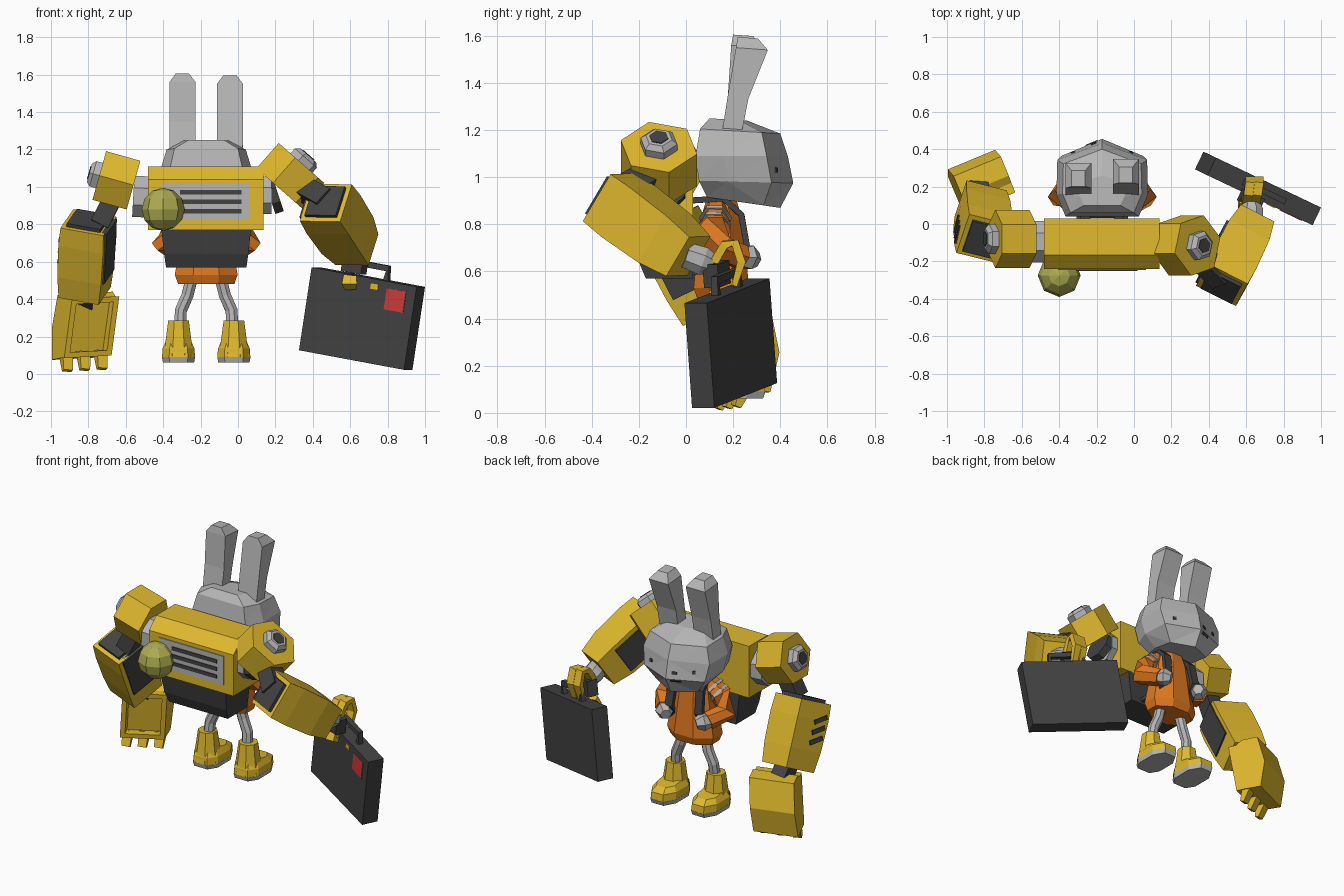
import bpy, bmesh, math
from mathutils import Vector, Matrix
from mathutils.bvhtree import BVHTree

if "Cube" in bpy.data.objects:
    bpy.data.objects.remove(bpy.data.objects["Cube"])

V = Vector
CX = -0.17  # centre line of the rabbit


def material(name, rgb):
    m = bpy.data.materials.new(name)
    m.diffuse_color = (*rgb, 1)
    m.use_nodes = True
    m.node_tree.nodes["Principled BSDF"].inputs["Base Color"].default_value = m.diffuse_color
    return m


YELLOW = material("yellow paint", (0.75, 0.49, 0.027))
GREY = material("light grey", (0.47, 0.47, 0.47))
DARK = material("dark rubber", (0.055, 0.055, 0.055))
ORANGE = material("orange cloth", (0.74, 0.19, 0.014))
OLIVE = material("olive glass", (0.42, 0.41, 0.08))
RED = material("red sticker", (0.60, 0.045, 0.045))


def finish(name, bm, mat):
    bmesh.ops.recalc_face_normals(bm, faces=bm.faces)
    me = bpy.data.meshes.new(name)
    bm.to_mesh(me)
    bm.free()
    me.materials.append(mat)
    ob = bpy.data.objects.new(name, me)
    bpy.context.collection.objects.link(ob)
    return ob


def loft_bm(rings):
    bm = bmesh.new()
    vs = [[bm.verts.new(p) for p in r] for r in rings]
    n = len(vs[0])
    for a, b in zip(vs, vs[1:]):
        for i in range(n):
            bm.faces.new((a[i], a[(i + 1) % n], b[(i + 1) % n], b[i]))
    bm.faces.new(vs[0])
    bm.faces.new(vs[-1])
    bmesh.ops.recalc_face_normals(bm, faces=bm.faces)
    bm.normal_update()
    return bm


def loft(name, rings, mat):
    return finish(name, loft_bm(rings), mat)


def tube(name, pts, sizes, mat, sides=4, hint=(1, 0, 0)):
    """Sweep a polygon along pts; sizes are half widths (a, b) at each point."""
    pts = [V(p) for p in pts]
    rings = []
    for i, p in enumerate(pts):
        d = (pts[min(i + 1, len(pts) - 1)] - pts[max(i - 1, 0)]).normalized()
        x = V(hint)
        x = (x - d * x.dot(d)).normalized()
        y = d.cross(x)
        a, b = sizes[i] if isinstance(sizes[i], tuple) else (sizes[i],) * 2
        k = 1 / math.cos(math.pi / sides)
        rings.append([p + x * a * k * math.cos(t) + y * b * k * math.sin(t)
                      for t in [math.tau * (j + 0.5) / sides for j in range(sides)]])
    return loft(name, rings, mat)


def box(name, c, x, y, z, size, mat):
    """Box centred on c along unit axes x, y, z."""
    x, y, z = [V(a).normalized() * s / 2 for a, s in zip((x, y, z), size)]
    c = V(c)
    return loft(name, [[c + x * i + y * j + z * k for i, j in
                        ((-1, -1), (1, -1), (1, 1), (-1, 1))] for k in (-1, 1)], mat)


X, Y, Z = V((1, 0, 0)), V((0, 1, 0)), V((0, 0, 1))

# --- Head: tapered rings with a pointed face
levels = [  # z, half width, y back, y front, drop towards the face
    (0.915, 0.15, 0.09, 0.40, 0.045), (0.985, 0.225, 0.055, 0.455, 0.01),
    (1.09, 0.245, 0.04, 0.432, 0.0), (1.205, 0.212, 0.06, 0.40, 0.02),
    (1.25, 0.12, 0.10, 0.26, 0.01)]
section = [(0, 0), (-0.8, 0), (-1, 0.3), (-0.98, 0.77), (0, 1), (0.98, 0.77), (1, 0.3), (0.8, 0)]
head_bm = loft_bm([[(CX + w * sx, y0 + (y1 - y0) * t, z - drop * t) for sx, t in section]
                   for z, w, y0, y1, drop in levels])
bmesh.ops.triangulate(head_bm, faces=[f for f in head_bm.faces if len(f.verts) == 4])
head_bm.normal_update()
tree = BVHTree.FromBMesh(head_bm)
finish("head", head_bm, GREY)


# Painted face marks, laid on the head surface
def face_mark(name, x, z, w, h):
    p, n, _, _ = tree.ray_cast(V((CX + x, 2, z)), V((0, -1, 0)))
    side = n.cross(Z).normalized()
    box(name, p + n * 0.002, side, n, side.cross(n), (w, 0.008, h), DARK)


for s in (-1, 1):
    face_mark("eye", s * 0.155, 1.03, 0.02, 0.02)
face_mark("nose", -0.045, 1.015, 0.03, 0.018)
face_mark("mouth", -0.055, 0.968, 0.07, 0.016)

# --- Ears
for s, lean, top in ((-1, -0.02, 1.605), (1, 0.0, 1.595)):
    ex = CX + s * 0.127
    rows = [(1.19, 0.068, 0.153, 0.235, 0.01), (1.35, 0.07, 0.178, 0.265, 0.015),
            (top - 0.045, 0.07, 0.212 + lean, 0.347 + lean, 0.01),
            (top, 0.036, 0.22 + lean, 0.305 + lean, 0.006)]
    loft("ear", [[(ex - w, a, z), (ex + w, a, z), (ex + w, b, z - d), (ex - w, b, z - d)]
                 for z, w, a, b, d in rows], GREY)

# --- Jacket
tube("jacket", [(CX, 0.15, z) for z in (0.48, 0.53, 0.63, 0.82, 0.92)],
     [(0.15, 0.10), (0.168, 0.118), (0.15, 0.108), (0.12, 0.088), (0.085, 0.06)], ORANGE, 8)
for s in (-1, 1):
    def P(x, y, z):
        return (CX + s * x, y, z)
    # --- Sleeves, hands and shoulder straps
    sleeve = [V(P(0.07, 0.13, 0.87)), V(P(0.17, 0.12, 0.79)), V(P(0.222, 0.14, 0.70)), V(P(0.16, 0.24, 0.66))]
    tube("sleeve", sleeve, [0.045, 0.058, 0.06, 0.048], ORANGE, 6, (0, 0, 1))
    for t in (0.45, 0.8):
        a, b = sleeve[0].lerp(sleeve[1], t), sleeve[0].lerp(sleeve[1], t + 0.14)
        tube("sleeve_band", [a, b], [0.058, 0.06], GREY, 6, (0, 0, 1))
    tube("paw", [P(0.17, 0.225, 0.66), P(0.14, 0.265, 0.66), P(0.11, 0.295, 0.65)],
         [0.035, 0.05, 0.03], GREY, 6, (0, 0, 1))
    tube("shoulder_strap", [P(0.09, 0.0, 0.90), P(0.09, 0.16, 0.91), P(0.10, 0.235, 0.84),
                            P(0.11, 0.26, 0.70), P(0.11, 0.20, 0.60), P(0.11, 0.0, 0.60)],
         [(0.027, 0.013)] * 6, DARK)
    # --- Legs and boots
    tube("leg", [P(0.08, 0.15, 0.50), P(0.10, 0.155, 0.42), P(0.135, 0.15, 0.34), P(0.14, 0.14, 0.26)],
         [0.032] * 4, GREY, 8)
    bx = 0.148
    tube("boot_shaft", [P(bx, 0.14, 0.285), P(bx, 0.14, 0.17), P(bx, 0.14, 0.09)],
         [0.055, 0.07, 0.082], YELLOW, 8)
    outline = [(-0.05, 0.06), (0.05, 0.06), (0.088, 0.12), (0.088, 0.26),
               (0.045, 0.335), (-0.045, 0.335), (-0.088, 0.26), (-0.088, 0.12)]

    def sole_ring(z, k, dz=0):
        return [P(bx + x * k, 0.18 + (y - 0.18) * k, z + (dz if y < 0.2 else 0)) for x, y in outline]
    loft("boot_toe", [sole_ring(0.09, 1), sole_ring(0.135, 0.97), sole_ring(0.165, 0.72, 0.02)], YELLOW)
    loft("boot_sole", [sole_ring(0.062, 0.95), sole_ring(0.09, 1.01)], GREY)

# --- Backpack engine
prof = [(0.03, 0.77), (0.03, 1.11), (-0.165, 1.11), (-0.24, 1.04), (-0.24, 0.77)]
loft("backpack_body", [[(x, y, z) for y, z in prof] for x in (-0.48, 0.135)], YELLOW)
loft("backpack_base", [[(CX + s * w, y, z) for s, y in ((-1, a), (1, a), (1, 0.03), (-1, 0.03))]
                       for z, w, a in ((0.57, 0.215, -0.17), (0.64, 0.225, -0.20), (0.775, 0.24, -0.225))], DARK)
box("grille_panel", (CX, -0.24, 0.92), X, Y, Z, (0.47, 0.012, 0.19), GREY)
for z in (0.87, 0.92, 0.97):
    box("grille_slot", (-0.145, -0.246, z), X, Y, Z, (0.33, 0.01, 0.024), DARK)
bm = bmesh.new()
bmesh.ops.create_uvsphere(bm, u_segments=8, v_segments=6, radius=0.115,
                          matrix=Matrix.Translation((-0.40, -0.275, 0.88)))
finish("lamp", bm, OLIVE)
tube("left_axle", [(-0.47, -0.095, 0.945), (-0.56, -0.095, 0.95)], [0.11, 0.11], GREY, 8, Z)
tube("right_axle", [(0.12, -0.10, 0.955), (0.18, -0.10, 0.955)], [0.10, 0.10], GREY, 8, Z)
tube("right_axle_joint", [(0.17, -0.10, 0.945), (0.215, -0.10, 0.96)], [0.095, 0.095], DARK, 8, Z)


# --- Shoulders: hexagonal blocks with a bolt on the outer side
def shoulder(side, c, n, r, t, hint):
    c, n = V(c), V(n).normalized()
    tube(side + "_shoulder", [c - n * t / 2, c + n * t / 2], [r, r], YELLOW, 6, hint)
    a = c + n * t / 2
    tube(side + "_bolt", [a, a + n * 0.035, a + n * 0.055], [0.07, 0.07, 0.05], GREY, 6, hint)
    tube(side + "_bolt_socket", [a + n * 0.05, a + n * 0.059], [0.036, 0.036], DARK, 6, hint)


shoulder("left", (-0.65, -0.08, 1.035), (-0.96, 0, 0.27), 0.135, 0.19, (0.27, 0, 0.96))
shoulder("right", (0.28, -0.115, 1.06), (0.66, 0, 0.75), 0.145, 0.18, (-0.19, 0.966, 0.17))
tube("left_upper_arm", [(-0.65, -0.09, 0.98), (-0.74, -0.10, 0.80)], [0.05, 0.05], DARK)
tube("right_upper_arm", [(0.33, -0.15, 1.0), (0.475, -0.295, 0.92)], [0.055, 0.055], DARK, 4, (0.88, -0.47, 0))


# --- Forearms: tapered shells with a dark inner side, slots on the outside of one
def forearm(side, a, b, x, inner, sizes, slots):
    a, b, x = V(a), V(b), V(x)
    d = b - a
    L = d.length
    d.normalize()
    x = (x - d * x.dot(d)).normalized()
    y = d.cross(x)
    tube(side + "_forearm", [a, a.lerp(b, 0.25), a.lerp(b, 0.7), b], sizes, YELLOW, 4, x)
    w = sizes[1]
    box(side + "_forearm_inner", a + d * L * 0.36 + x * inner * w * 0.93, x, y, d,
        (0.03, w * 1.5, L * 0.72), DARK)
    box(side + "_elbow", a - d * 0.005, x, y, d, (w * 1.5, w * 1.5, 0.03), DARK)
    for i in range(slots):
        box(side + "_forearm_slot", a + d * L * (0.24 + 0.15 * i) - x * inner * w + y * 0.06, x,
            y - d * 0.5, d + y * 0.5, (0.012, 0.10, 0.028), DARK)


forearm("left", (-0.80, -0.08, 0.81), (-0.82, 0.11, 0.435), (0.95, -0.32, 0), 1, [0.12, 0.125, 0.122, 0.112], 3)
forearm("right", (0.47, -0.325, 0.915), (0.635, 0.01, 0.665), (0.88, -0.47, 0), -1, [0.12, 0.125, 0.12, 0.10], 0)

# --- Left scoop hand: curved back, raised rim around the palm, teeth
bc = V((-0.83, 0.245, 0.23))
ux, uy = V((0.92, 0.38, 0.05)).normalized(), V((-0.38, 0.92, 0))
uz = V((0.13, -0.10, 0.99))


def B(x, y, z):
    return bc + ux * x + uy * y + uz * z


scoop = [(-0.065, 0.18), (-0.02, 0.205), (0.09, 0.20), (0.11, 0.02), (0.05, -0.15), (-0.06, -0.14)]
loft("scoop_hand", [[B(x, y, z) for y, z in scoop] for x in (-0.137, 0.137)], YELLOW)
for s in (-1, 1):
    box("scoop_side_rim", B(s * 0.122, -0.085, 0.02), ux, uy, uz, (0.03, 0.07, 0.32), YELLOW)
for z in (0.165, -0.125):
    box("scoop_end_rim", B(0, -0.085, z), ux, uy, uz, (0.215, 0.07, 0.03), YELLOW)
for i in (-1, 0, 1):
    tube("scoop_tooth", [B(i * 0.1, -0.05, -0.12), B(i * 0.1, -0.10, -0.21)],
         [(0.03, 0.03), (0.026, 0.014)], YELLOW, 4, ux)
tube("left_wrist", [(-0.82, 0.11, 0.47), (-0.83, 0.21, 0.38)], [0.05, 0.05], DARK)

# --- Suitcase
cc = V((0.663, 0.19, 0.296))
u, w = V((0.59, -0.28, -0.11)).normalized(), V((0.43, 0.90, 0)).normalized()
v = w.cross(u).normalized()
v = v if v.z > 0 else -v


def C(a, b, c):
    return cc + u * a + w * b + v * c


box("suitcase", cc, u, w, v, (0.63, 0.105, 0.45), DARK)
box("suitcase_sticker", C(0.202, -0.0525, 0.132), u, w, v, (0.115, 0.008, 0.115), RED)
for a in (-0.06, 0.07):
    box("suitcase_clasp", C(a, -0.0525, 0.185), u, w, v, (0.045, 0.009, 0.03), YELLOW)
tube("suitcase_handle", [C(-0.11, 0, 0.22), C(-0.11, 0, 0.29), C(0.11, 0, 0.29), C(0.11, 0, 0.22)],
     [0.016] * 4, DARK, 4, w)

# --- Right gripping hand
tube("right_wrist", [(0.635, 0.0, 0.67), (0.63, 0.07, 0.645), (0.625, 0.11, 0.63)], [0.055, 0.06, 0.045], GREY, 8)
box("right_palm", (0.625, 0.13, 0.59), u, w, v, (0.12, 0.07, 0.10), DARK)
for a in (-0.05, 0.005):
    k = X * (0.645 + u.x * a)
    tube("right_finger", [k + V(p) for p in ((0, 0.12, 0.64), (0.01, 0.165, 0.715), (0.02, 0.21, 0.72),
                                             (0.02, 0.235, 0.64), (0.015, 0.205, 0.54))],
         [(0.024, 0.018)] * 4 + [(0.02, 0.012)], YELLOW)
tube("right_thumb", [(0.60, 0.12, 0.52), (0.595, 0.10, 0.49), (0.60, 0.15, 0.46)],
     [(0.035, 0.015), (0.04, 0.018), (0.03, 0.012)], YELLOW)
